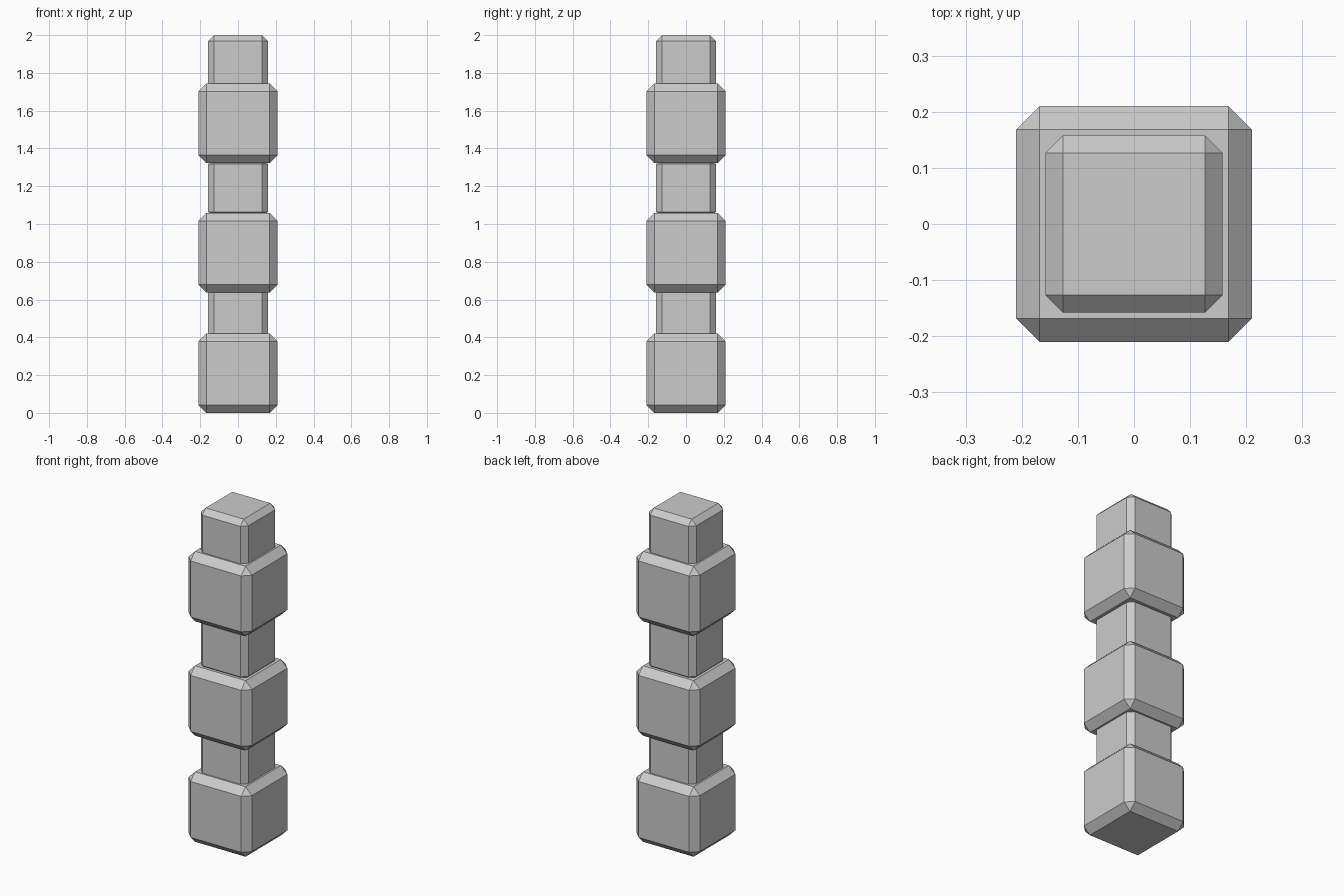
import bpy
import bmesh

if "Cube" in bpy.data.objects:
    bpy.data.objects.remove(bpy.data.objects["Cube"])


def chamfered_cube(name, size, chamfer, z):
    """Cube centred at height z with single-segment chamfered edges."""
    bm = bmesh.new()
    bmesh.ops.create_cube(bm, size=size)
    bmesh.ops.bevel(bm, geom=bm.edges[:], offset=chamfer, segments=1,
                    affect='EDGES', profile=0.5)
    mesh = bpy.data.meshes.new(name)
    bm.to_mesh(mesh)
    bm.free()
    obj = bpy.data.objects.new(name, mesh)
    obj.location.z = z
    bpy.context.collection.objects.link(obj)
    return obj


# Large blocks, bottom to top
for i, z in enumerate((0.21, 0.847, 1.534), 1):
    chamfered_cube(f"large_block_{i}", 0.42, 0.042, z)

# Small blocks: two connectors and the cap, sunk into the large blocks
for name, z in (("lower_connector", 0.529),
                ("upper_connector", 1.191),
                ("top_cap", 1.842)):
    chamfered_cube(name, 0.316, 0.0316, z)
